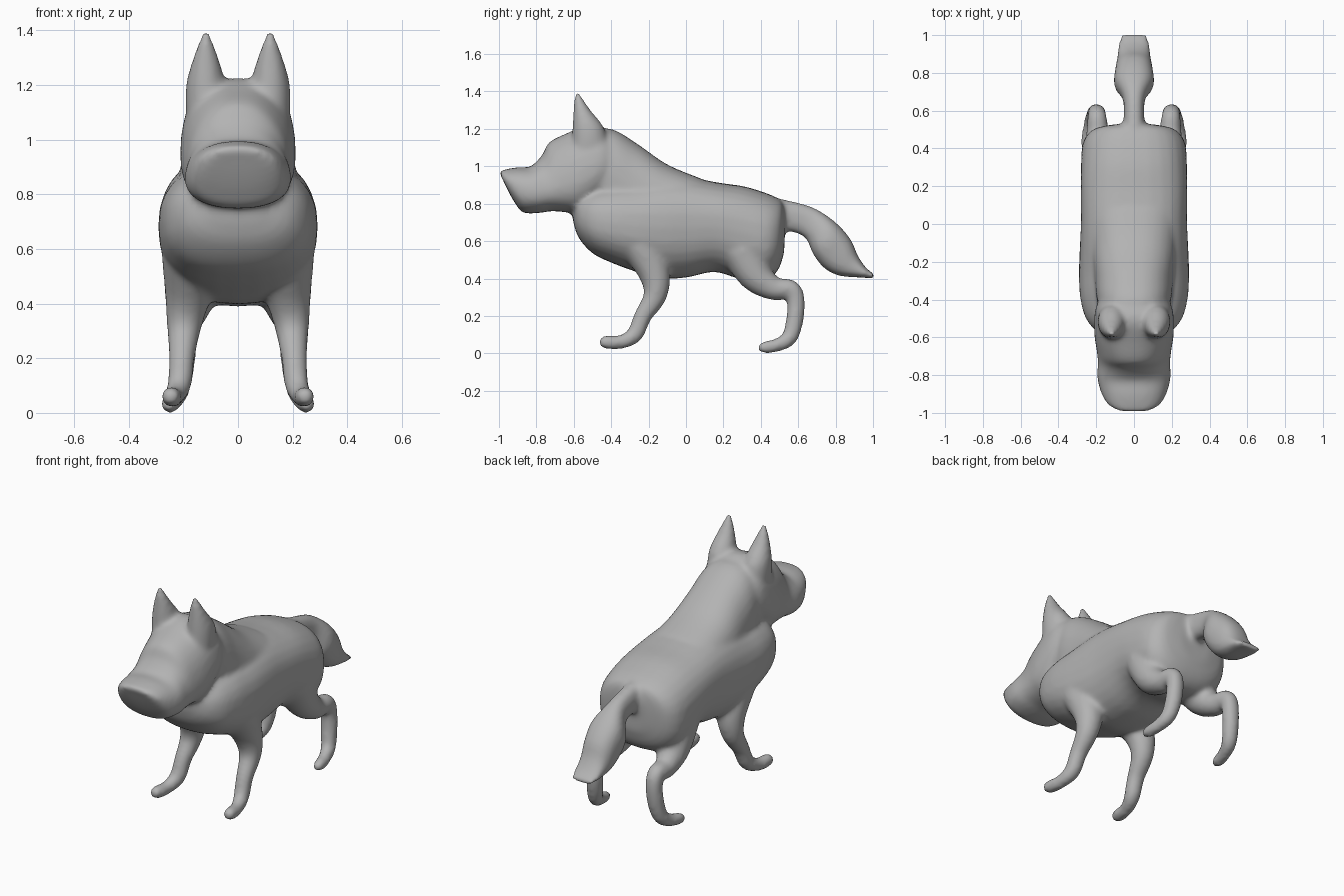
import bpy, bmesh, math
from mathutils import Vector

cube = bpy.data.objects.get("Cube")
if cube:
    bpy.data.objects.remove(cube)

SIDES = 28
STEPS = 5
bm = bmesh.new()


def refine(rows):
    """Catmull-Rom interpolation between rows of numbers."""
    out = []
    for i in range(len(rows) - 1):
        a, b, c, d = (rows[max(0, min(len(rows) - 1, i + k))] for k in (-1, 0, 1, 2))
        for s in range(STEPS):
            t = s / STEPS
            out.append([q + t / 2 * (r - p + t * (2 * p - 5 * q + 4 * r - w + t * (3 * (q - r) + w - p)))
                        for p, q, r, w in zip(a, b, c, d)])
    return out + [list(rows[-1])]


def skin(rings):
    """Closed shell through rings of points."""
    loops = [[bm.verts.new(p) for p in ring] for ring in rings]
    for a, b in zip(loops, loops[1:]):
        for i in range(SIDES):
            j = (i + 1) % SIDES
            bm.faces.new((a[i], a[j], b[j], b[i]))
    bm.faces.new(loops[0][::-1])
    bm.faces.new(loops[-1])


def loft(rows, power=2.4, x=0):
    """Rows: low y, low z, high y, high z, half width, narrowing at the top, sideways offset from x."""
    rings = []
    for y0, z0, y1, z1, w, taper in refine(rows):
        low, high = Vector((x, y0, z0)), Vector((x, y1, z1))
        ring = []
        for k in range(SIDES):
            a = math.tau * k / SIDES
            c, s = (math.copysign(abs(f(a)) ** (2 / power), f(a)) for f in (math.cos, math.sin))
            p = low.lerp(high, (s + 1) / 2)
            p.x += c * w * (1 - taper * (s + 1) / 2)
            ring.append(p)
        rings.append(ring)
    skin(rings)


def limb(rows, side):
    """Rows: x, y, z, radius along the middle of the limb."""
    rows = refine(rows)
    rings = []
    for i, (x, y, z, r) in enumerate(rows):
        before, after = rows[max(i - 1, 0)], rows[min(i + 1, len(rows) - 1)]
        d = Vector((0, after[1] - before[1], after[2] - before[2])).normalized()
        up = Vector((0, -d.z, d.y))
        rings.append([Vector((side * x, y, z)) + up * r * math.sin(a) + Vector((r * math.cos(a), 0, 0))
                      for a in (math.tau * k / SIDES for k in range(SIDES))])
    skin(rings)


# Torso, chest to rump
loft([
    (-.605, .71, -.6, .79, .09, 0),
    (-.575, .62, -.57, .84, .19, 0),
    (-.5, .535, -.5, .885, .255, 0),
    (-.4, .485, -.38, .91, .285, 0),
    (-.28, .44, -.25, .925, .292, 0),
    (-.15, .40, -.1, .945, .276, -.08),
    (0, .405, .02, .94, .258, -.17),
    (.15, .435, .18, .912, .258, -.17),
    (.28, .40, .31, .893, .27, -.08),
    (.40, .39, .42, .86, .275, 0),
    (.46, .41, .48, .835, .25, 0),
    (.50, .46, .515, .81, .2, 0),
    (.525, .54, .53, .75, .1, 0),
], 2.4)

# Neck
loft([
    (-.56, .74, -.54, 1.19, .16, 0),
    (-.42, .72, -.4, 1.2, .2, .05),
    (-.3, .66, -.26, 1.12, .225, .15),
    (-.15, .63, -.1, 1.01, .245, .15),
    (.05, .62, .08, .935, .25, .1),
], 2.4)

# Head, nose to nape
loft([
    (-.987, .945, -1, .967, .05, 0),
    (-.952, .87, -.993, .975, .113, 0),
    (-.912, .8, -.96, .985, .155, .03),
    (-.87, .752, -.9, .995, .185, .08),
    (-.79, .75, -.83, 1.0, .21, .15),
    (-.72, .76, -.77, 1.06, .225, .35),
    (-.65, .755, -.73, 1.13, .23, .35),
    (-.58, .75, -.63, 1.18, .235, .25),
    (-.5, .79, -.52, 1.225, .232, .2),
    (-.43, .86, -.44, 1.205, .215, .15),
    (-.37, .95, -.38, 1.13, .165, .1),
], 2.35)

# Tail
loft([
    (.46, .64, .46, .835, .06, 0),
    (.56, .65, .58, .81, .054, 0),
    (.64, .615, .69, .775, .06, 0),
    (.68, .53, .8, .7, .104, 0),
    (.74, .455, .88, .61, .1, 0),
    (.82, .415, .92, .52, .09, 0),
    (.94, .405, .965, .455, .083, 0),
    (1.005, .4, 1.005, .425, .072, 0),
])

for side in (1, -1):
    # Ears
    loft([
        (-.61, 1.1, -.42, 1.12, .075, 0),
        (-.608, 1.2, -.44, 1.21, .072, 0),
        (-.602, 1.3, -.51, 1.3, .047, 0),
        (-.598, 1.36, -.55, 1.36, .026, 0),
        (-.595, 1.395, -.565, 1.39, .014, 0),
    ], 2, side * .118)
    # Front legs
    limb([
        (.17, -.24, .58, .11),
        (.182, -.17, .43, .085),
        (.197, -.165, .31, .063),
        (.206, -.23, .2, .048),
        (.215, -.275, .1, .045),
        (.235, -.35, .06, .037),
        (.245, -.43, .06, .036),
        (.247, -.465, .06, .02),
    ], side)
    # Hind legs
    limb([
        (.155, .3, .56, .12),
        (.175, .37, .42, .092),
        (.19, .47, .347, .064),
        (.195, .56, .342, .052),
        (.198, .588, .28, .048),
        (.205, .58, .17, .047),
        (.22, .55, .08, .043),
        (.24, .48, .042, .036),
        (.25, .42, .032, .033),
        (.25, .385, .03, .018),
    ], side)

bmesh.ops.recalc_face_normals(bm, faces=bm.faces)
mesh = bpy.data.meshes.new("dog_body")
bm.to_mesh(mesh)
bm.free()
dog = bpy.data.objects.new("dog_body", mesh)
bpy.context.collection.objects.link(dog)

# Plain grey coat
grey = bpy.data.materials.new("grey_coat")
grey.use_nodes = True
grey.diffuse_color = (.45, .45, .45, 1)
grey.node_tree.nodes["Principled BSDF"].inputs["Base Color"].default_value = (.45, .45, .45, 1)
mesh.materials.append(grey)

# Fuse the parts into one soft skin
fuse = dog.modifiers.new("fuse", 'REMESH')
fuse.mode = 'VOXEL'
fuse.voxel_size = .013
fuse.use_smooth_shade = True
soften = dog.modifiers.new("soften", 'SMOOTH')
soften.factor = .5
soften.iterations = 12
